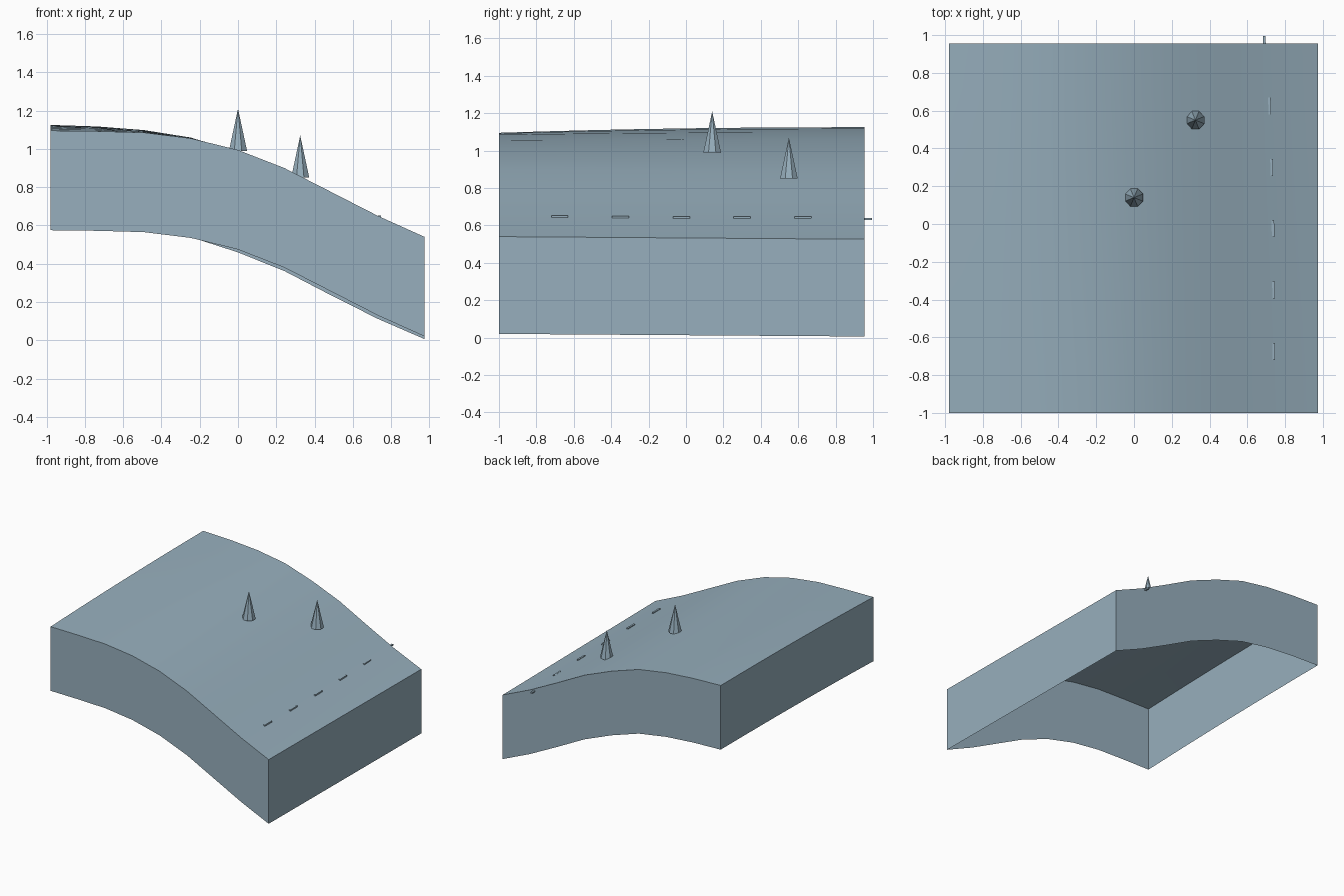
import bpy, bmesh, math

cube = bpy.data.objects.get("Cube")
if cube:
    bpy.data.objects.remove(cube, do_unlink=True)

slate = bpy.data.materials.new("slate_blue")
slate.use_nodes = True
COLOUR = (0.31, 0.43, 0.51, 1)
slate.diffuse_color = COLOUR
slate.node_tree.nodes["Principled BSDF"].inputs["Base Color"].default_value = COLOUR

# Hillside heights along the front edge, and how much the back edge differs
FRONT = [1.095, 1.092, 1.085, 1.055, 0.995, 0.9, 0.775, 0.65, 0.54]
RISE = [0.03, 0.025, 0.013, 0.004, -0.015, -0.018, -0.02, -0.018, -0.014]
N = len(FRONT) - 1
X0, X1, Y0, Y1 = -0.98, 0.975, -1.0, 0.955
DEPTH = 0.52


def ground(i, j):
    """Corner of the terrain grid; the high side levels off towards the back."""
    u, v = i / N, j / N
    blend = 1 - (1 - v) ** 2.2 if RISE[i] > 0 else v
    return (X0 + u * (X1 - X0), Y0 + v * (Y1 - Y0), FRONT[i] + RISE[i] * blend)


def add_object(name, bm):
    mesh = bpy.data.meshes.new(name)
    bm.to_mesh(mesh)
    bm.free()
    mesh.materials.append(slate)
    obj = bpy.data.objects.new(name, mesh)
    bpy.context.collection.objects.link(obj)
    return obj


# Terrain block: curved top with a skirt on four sides, open underneath
bm = bmesh.new()
grid = [[bm.verts.new(ground(i, j)) for j in range(N + 1)] for i in range(N + 1)]
for i in range(N):
    for j in range(N):
        bm.faces.new((grid[i][j], grid[i + 1][j], grid[i + 1][j + 1], grid[i][j + 1]))
rim = [e for e in bm.edges if e.is_boundary]
skirt = bmesh.ops.extrude_edge_only(bm, edges=rim)["geom"]
low = [g for g in skirt if isinstance(g, bmesh.types.BMVert)]
bmesh.ops.translate(bm, verts=low, vec=(0, 0, -DEPTH))
bmesh.ops.recalc_face_normals(bm, faces=bm.faces)
if grid[4][4].link_faces[0].normal.z < 0:
    bmesh.ops.reverse_faces(bm, faces=bm.faces)
terrain = add_object("hillside", bm)
bpy.ops.object.select_all(action="DESELECT")
terrain.select_set(True)
bpy.context.view_layer.objects.active = terrain
bpy.ops.object.shade_smooth_by_angle(angle=math.radians(30))

# Pointed trees
for k, (x, y, z) in enumerate([(0, 0.14, 0.99), (0.325, 0.55, 0.85)]):
    bm = bmesh.new()
    bmesh.ops.create_cone(bm, cap_ends=True, segments=8, radius1=0.051, radius2=0, depth=0.22)
    tree = add_object(f"tree_{k + 1}", bm)
    tree.location = (x, y, z + 0.11)
    tree.rotation_euler.z = math.pi / 8

# Row of road dashes, partly sunk into the slope
DASHES = [(0.746, 0.647), (0.746, 0.645), (0.743, 0.643), (0.736, 0.642), (0.725, 0.641), (0.698, 0.634)]
for k, (edge, z) in enumerate(DASHES):
    bm = bmesh.new()
    bmesh.ops.create_cube(bm, size=1)
    bmesh.ops.scale(bm, verts=bm.verts, vec=(0.014, 0.09, 0.011))
    dash = add_object(f"road_dash_{k + 1}", bm)
    dash.location = (edge - 0.007, -0.675 + 0.325 * k, z)
    dash.rotation_euler.z = math.radians(0.5 * k)
